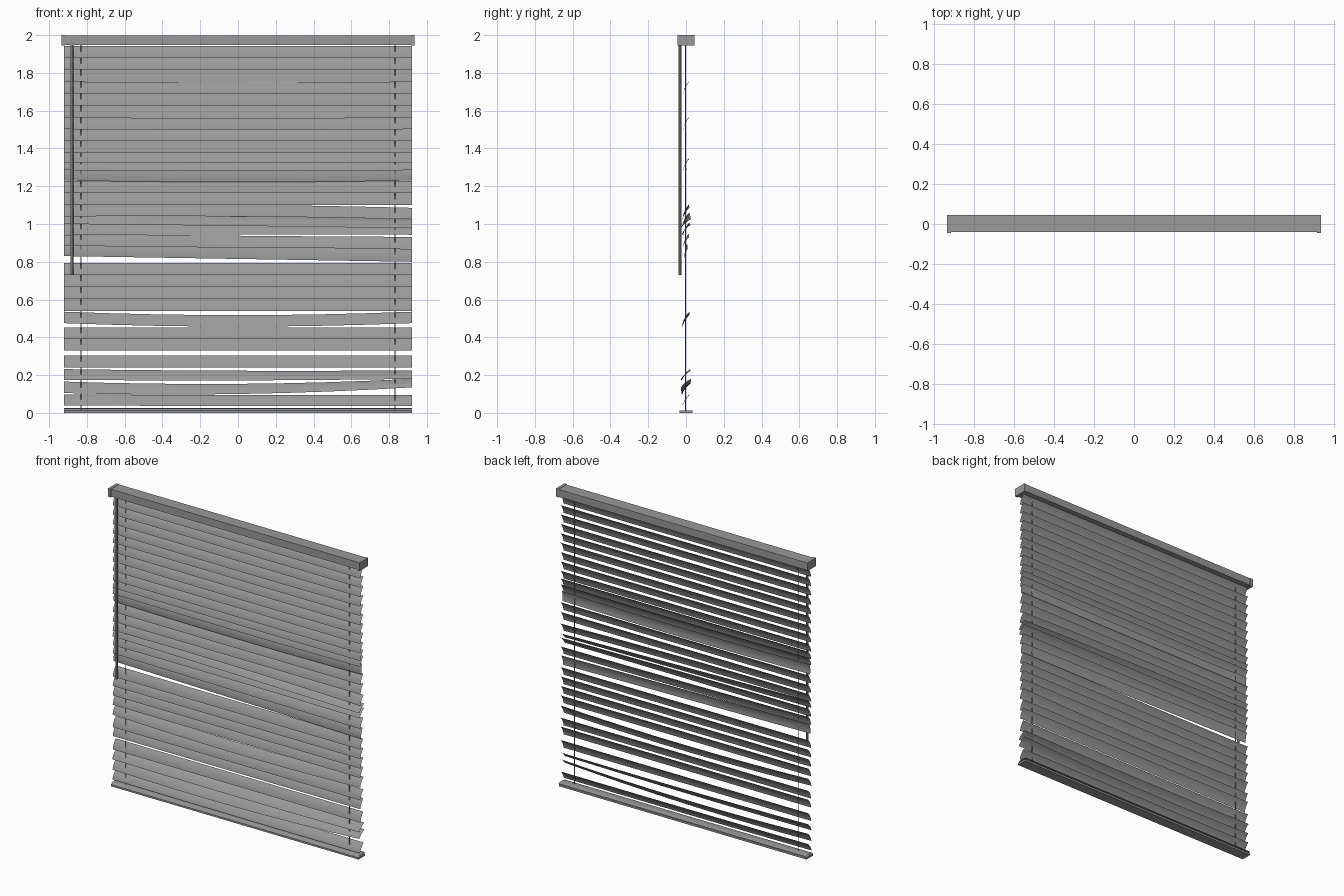
import bpy, bmesh, math

if "Cube" in bpy.data.objects:
    bpy.data.objects.remove(bpy.data.objects["Cube"])

grey = bpy.data.materials.new("blind_grey")
grey.diffuse_color = (0.32, 0.32, 0.32, 1)
grey.use_nodes = True
grey.node_tree.nodes["Principled BSDF"].inputs["Base Color"].default_value = grey.diffuse_color


def finish(name, bm, smooth=False):
    me = bpy.data.meshes.new(name)
    bm.to_mesh(me)
    bm.free()
    me.materials.append(grey)
    ob = bpy.data.objects.new(name, me)
    bpy.context.collection.objects.link(ob)
    for p in me.polygons:
        p.use_smooth = smooth
    return ob


def box(name, x0, x1, y0, y1, z0, z1):
    bm = bmesh.new()
    bmesh.ops.create_cube(bm, size=1)
    for v in bm.verts:
        v.co.x = x0 + (v.co.x + 0.5) * (x1 - x0)
        v.co.y = y0 + (v.co.y + 0.5) * (y1 - y0)
        v.co.z = z0 + (v.co.z + 0.5) * (z1 - z0)
    return finish(name, bm)


def rod(name, x, y, z0, z1, r, sides):
    bm = bmesh.new()
    bmesh.ops.create_cone(bm, cap_ends=True, segments=sides, radius1=r, radius2=r, depth=z1 - z0)
    bmesh.ops.translate(bm, verts=bm.verts, vec=(x, y, (z0 + z1) / 2))
    return finish(name, bm)


HALF, WIDTH, CROWN = 0.92, 0.07, 0.005


def slat(name, left, mid, right, tilt, tilt_r=None, y=0.0):
    """Crowned strip; left, mid, right are heights of its lower front edge."""
    tilt_r = tilt if tilt_r is None else tilt_r
    bm = bmesh.new()
    rows = []
    for i in range(9):
        t = i / 4 - 1
        z0 = mid + (right - left) / 2 * t + ((left + right) / 2 - mid) * t * t
        a = math.radians(tilt + (tilt_r - tilt) * (t + 1) / 2)
        row = []
        for j in range(7):
            s = j / 3 - 1
            u, w = s * WIDTH / 2, CROWN * (1 - s * s)
            row.append(bm.verts.new((HALF * t,
                                     y + u * math.cos(a) - w * math.sin(a),
                                     z0 + (u + WIDTH / 2) * math.sin(a) + w * math.cos(a))))
        rows.append(row)
    for r0, r1 in zip(rows, rows[1:]):
        for j in range(6):
            bm.faces.new((r0[j], r1[j], r1[j + 1], r0[j + 1]))
    return finish(name, bm, True)


# Headrail with end caps
box("headrail", -0.925, 0.925, -0.04, 0.044, 1.948, 1.998)
for side, x in (("left", -0.925), ("right", 0.925)):
    box("end_cap_" + side, x - 0.01, x + 0.01, -0.045, 0.045, 1.945, 2.0)

# Evenly hung upper slats
for i in range(9):
    z = 1.88 - i * 0.063
    dip = -0.004 if i in (3, 6) else 0.0
    slat("upper_slat_%d" % i, z, z + dip, z, 64)

# Disturbed middle slats: left, mid, right, tilt left, tilt right
middle = [
    (1.325, 1.325, 1.325, 64, 64),
    (1.285, 1.28, 1.285, 64, 64),
    (1.23, 1.222, 1.23, 84, 84),
    (1.165, 1.165, 1.165, 64, 64),
    (1.10, 1.10, 1.10, 64, 64),
    (1.04, 1.04, 1.025, 64, 60),
    (1.0, 0.99, 0.978, 60, 42),
    (0.94, 0.945, 0.943, 66, 48),
    (0.885, 0.875, 0.87, 66, 62),
    (0.83, 0.815, 0.80, 80, 76),
]
for i, (l, m, r, a, b) in enumerate(middle):
    slat("middle_slat_%d" % i, l, m, r, a, b)

# Lower slats
for i in range(4):
    z = 0.73 - i * 0.0635
    slat("lower_slat_%d" % i, z, z, z, 64)
low = [
    (0.475, 0.457, 0.475, 60, 60),
    (0.39, 0.39, 0.39, 64, 64),
    (0.33, 0.33, 0.33, 64, 64),
    (0.24, 0.24, 0.24, 64, 64),
    (0.175, 0.172, 0.18, 54, 40),
    (0.105, 0.10, 0.135, 60, 40),
    (0.04, 0.036, 0.036, 56, 56),
]
for i, (l, m, r, a, b) in enumerate(low):
    slat("bottom_slat_%d" % i, l, m, r, a, b)

# Slats resting on the bottom rail
slat("resting_slat_1", 0.020, 0.020, 0.020, 0, 0, 0.006)
slat("resting_slat_2", 0.013, 0.013, 0.013, 0, 0, -0.002)

# Bottom rail
box("bottom_rail", -HALF, HALF, -0.035, 0.035, 0.0, 0.013)

# Ladder cords
for side, x in (("left", -0.832), ("right", 0.832)):
    rod("cord_" + side, x, -0.003, 0.01, 1.95, 0.003, 6)

# Tilt wand
rod("tilt_wand", -0.88, -0.032, 0.73, 1.95, 0.008, 8)
